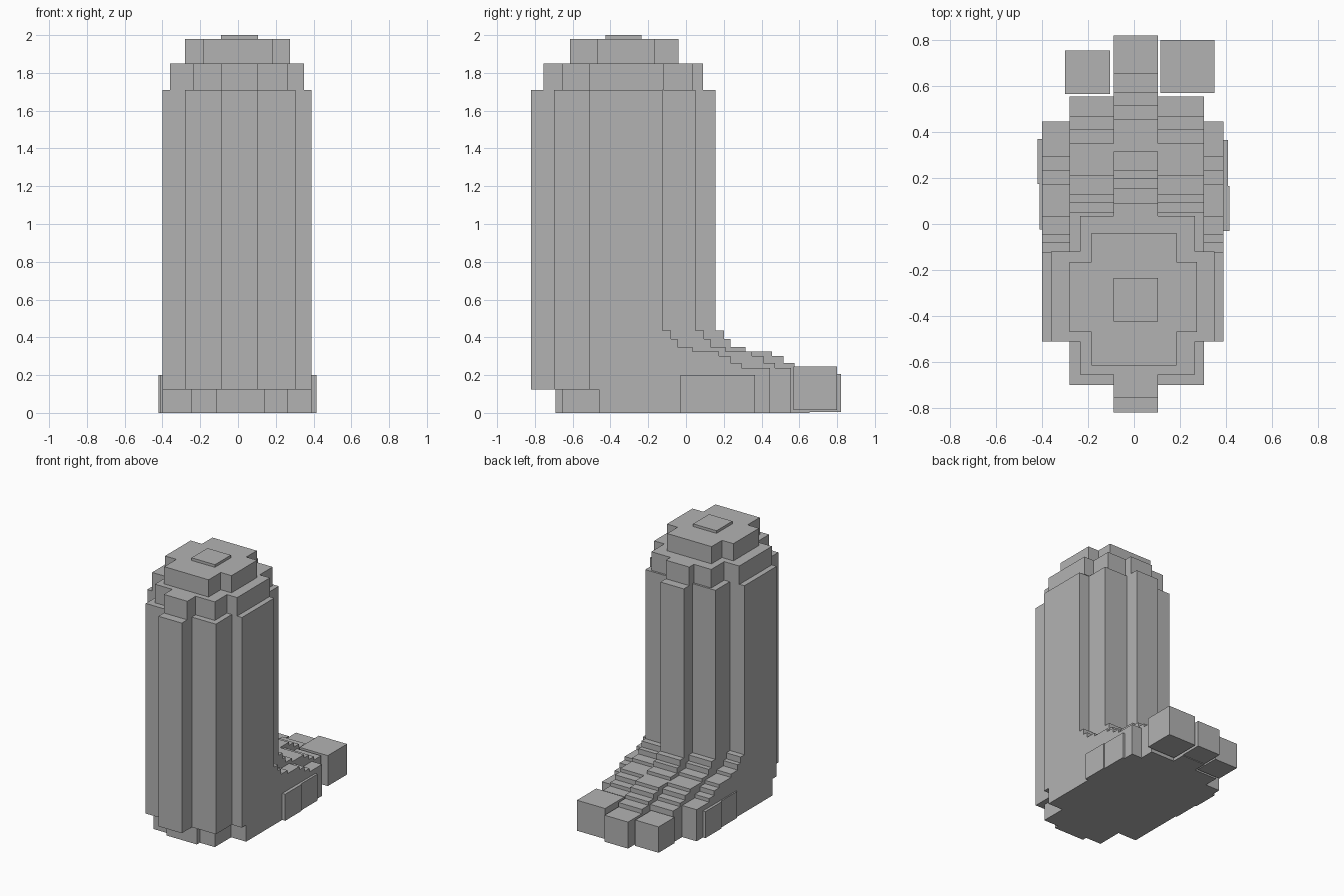
import bpy
import bmesh
from mathutils import Vector

if "Cube" in bpy.data.objects:
    bpy.data.objects.remove(bpy.data.objects["Cube"])

# Single stone grey material
GREY = (0.45, 0.45, 0.45, 1.0)
grey = bpy.data.materials.new("stone_grey")
grey.use_nodes = True
grey.diffuse_color = GREY
grey.node_tree.nodes["Principled BSDF"].inputs["Base Color"].default_value = GREY


def prism(name, outline, push):
    """Extrude a closed 3D outline along the push vector."""
    bm = bmesh.new()
    face = bm.faces.new([bm.verts.new(p) for p in outline])
    new = bmesh.ops.extrude_face_region(bm, geom=[face], use_keep_orig=True)["geom"]
    moved = [v for v in new if isinstance(v, bmesh.types.BMVert)]
    bmesh.ops.translate(bm, verts=moved, vec=Vector(push))
    bmesh.ops.recalc_face_normals(bm, faces=bm.faces)
    mesh = bpy.data.meshes.new(name)
    bm.to_mesh(mesh)
    bm.free()
    mesh.materials.append(grey)
    obj = bpy.data.objects.new(name, mesh)
    bpy.context.collection.objects.link(obj)
    return obj


def box(name, x, y, z):
    outline = [(x[0], y[0], z[0]), (x[1], y[0], z[0]),
               (x[1], y[1], z[0]), (x[0], y[1], z[0])]
    return prism(name, outline, (0, 0, z[1] - z[0]))


def stepped_layer(name, rects, z):
    """Slab whose plan is a union of rectangles, narrowest in x first."""
    def corner(i, j):
        pts = []
        for k, (x, y) in enumerate(rects):
            pts.append((x[i], y[j], z[0]))
            if k + 1 < len(rects):
                pts.append((x[i], rects[k + 1][1][j], z[0]))
        return pts
    plan = corner(1, 0) + corner(1, 1)[::-1] + corner(0, 1) + corner(0, 0)[::-1]
    return prism(name, plan, (0, 0, z[1] - z[0]))


# Leg and foot: vertical slices sharing one staircase over the instep
LEG_TOP, SOLE_TOP, HEEL = 1.71, 0.125, -0.46
STAIRS = [(0.045, 0.435), (0.08, 0.39), (0.16, 0.35), (0.30, 0.325),
          (0.36, 0.30), (0.42, 0.265)]
TOE_STEP = 0.238


def leg_slice(name, x, front, back, foot_end):
    side = [(HEEL, 0), (HEEL, SOLE_TOP), (front, SOLE_TOP),
            (front, LEG_TOP), (back, LEG_TOP)]
    start = back
    for run, height in STAIRS:
        side += [(start, height), (back + run, height)]
        start = back + run
    side += [(start, TOE_STEP), (foot_end, TOE_STEP), (foot_end, 0)]
    prism(name, [(x[0], y, z) for y, z in side], (x[1] - x[0], 0, 0))


leg_slice("leg_centre", (-0.09, 0.105), -0.82, 0.155, 0.655)
for label, mid, outer in (("right", (-0.28, -0.09), (-0.40, -0.28)),
                          ("left", (0.105, 0.305), (0.305, 0.39))):
    leg_slice("leg_middle_" + label, mid, -0.70, 0.05, 0.555)
    leg_slice("leg_outer_" + label, outer, -0.51, -0.125, 0.445)

# Recessed heel under the leg
stepped_layer("heel", [((-0.115, 0.14), (-0.69, HEEL + 0.02)),
                       ((-0.245, 0.265), (-0.655, HEEL + 0.01))], (0, SOLE_TOP))

# Stepped top of the leg
stepped_layer("top_lower_tier", [((-0.09, 0.105), (-0.755, 0.09)),
                                 ((-0.235, 0.265), (-0.655, 0.035)),
                                 ((-0.36, 0.35), (-0.51, -0.12))], (LEG_TOP, 1.85))
stepped_layer("top_upper_tier", [((-0.185, 0.185), (-0.615, -0.04)),
                                 ((-0.28, 0.275), (-0.47, -0.165))], (1.85, 1.98))
box("top_cap", (-0.09, 0.105), (-0.425, -0.235), (1.98, 2.0))

# Toes
box("toe_big", (0.115, 0.35), (0.57, 0.80), (0.015, 0.245))
box("toe_middle", (-0.09, 0.105), (0.63, 0.82), (0.005, 0.205))
box("toe_small", (-0.30, -0.105), (0.565, 0.755), (0.005, 0.20))

# Shallow blocks along the sides of the foot
box("side_front_left", (0.30, 0.415), (-0.03, 0.165), (0, 0.20))
box("side_back_left", (0.30, 0.408), (0.165, 0.365), (0, 0.20))
box("side_front_right", (-0.41, -0.30), (-0.025, 0.175), (0, 0.20))
box("side_back_right", (-0.42, -0.30), (0.175, 0.37), (0, 0.20))
